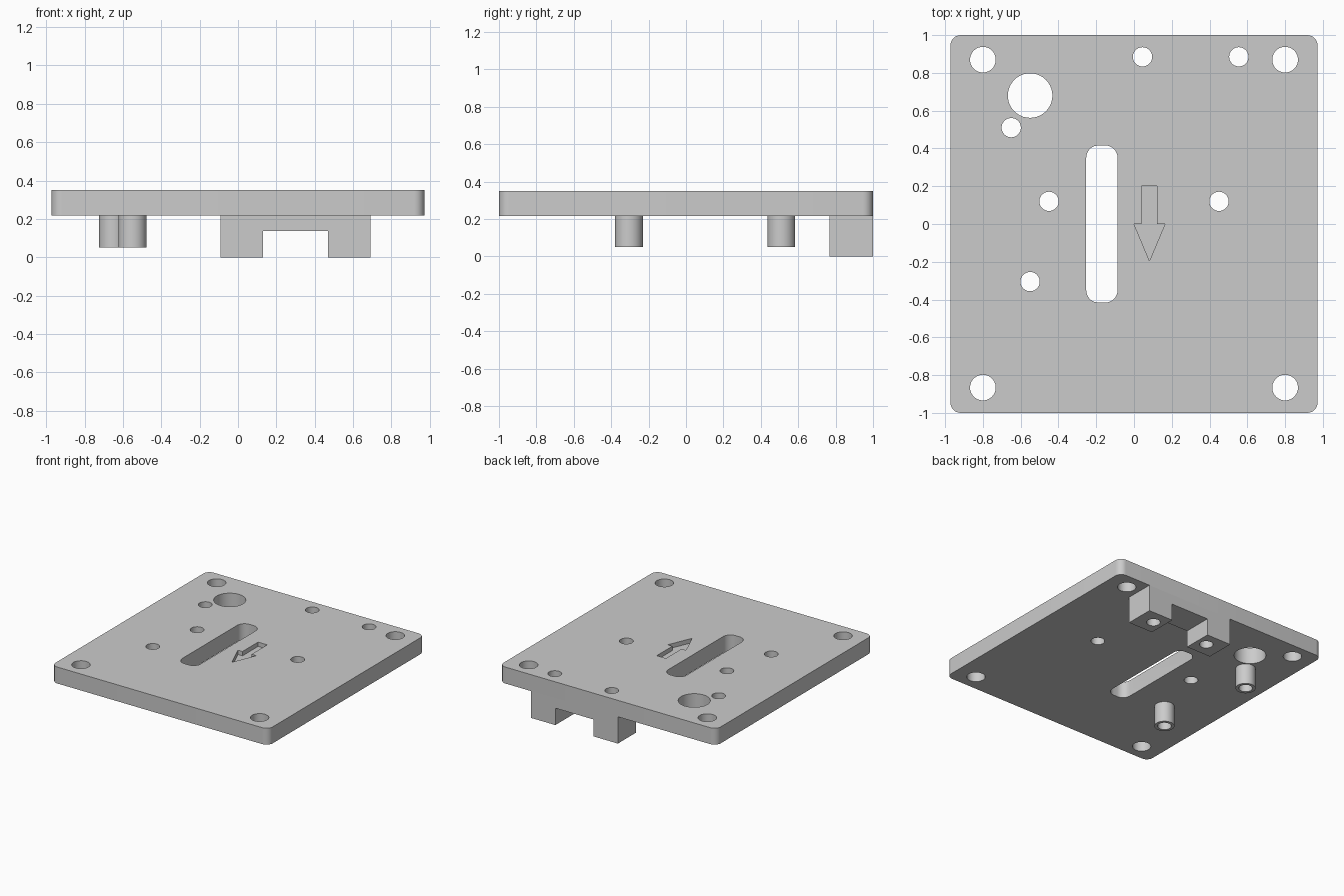
import bpy
import bmesh
from math import cos, sin, pi, radians
from mathutils import Matrix, Vector

if "Cube" in bpy.data.objects:
    bpy.data.objects.remove(bpy.data.objects["Cube"])

BOTTOM, TOP = 0.217, 0.35
grey = bpy.data.materials.new("light grey")
grey.use_nodes = True
grey.diffuse_color = (0.6, 0.6, 0.6, 1)
grey.node_tree.nodes["Principled BSDF"].inputs["Base Color"].default_value = (0.6, 0.6, 0.6, 1)


def circle(x, y, r, n=40):
    return [(x + r * cos(2 * pi * i / n), y + r * sin(2 * pi * i / n)) for i in range(n)]


def rounded_rect(x, y, half_x, half_y, r, steps=8):
    pts = []
    for q, (sx, sy) in enumerate([(1, 1), (-1, 1), (-1, -1), (1, -1)]):
        for i in range(steps + 1):
            a = (q + i / steps) * pi / 2
            pts.append((x + sx * (half_x - r) + r * cos(a), y + sy * (half_y - r) + r * sin(a)))
    return pts


def add_prism(bm, outline, low, high):
    base = bm.faces.new([bm.verts.new((x, y, low)) for x, y in outline])
    up = bmesh.ops.extrude_face_region(bm, geom=[base], use_keep_orig=True)
    moved = [v for v in up["geom"] if isinstance(v, bmesh.types.BMVert)]
    bmesh.ops.translate(bm, verts=moved, vec=Vector((0, 0, high - low)))


def make(name, prisms, turn=None):
    bm = bmesh.new()
    for outline, low, high in prisms:
        add_prism(bm, outline, low, high)
    if turn:
        bm.transform(turn)
    bmesh.ops.recalc_face_normals(bm, faces=bm.faces)
    mesh = bpy.data.meshes.new(name)
    bm.to_mesh(mesh)
    bm.free()
    mesh.materials.append(grey)
    obj = bpy.data.objects.new(name, mesh)
    bpy.context.collection.objects.link(obj)
    return obj


# Openings: corner holes, small screw holes, large hole, slot, recessed arrow
boss_spots = [(-0.65, 0.51), (-0.55, -0.305)]
screw_spots = boss_spots + [(0.045, 0.885), (0.555, 0.885), (-0.45, 0.12), (0.45, 0.12)]
outlines = [circle(x, y, 0.068) for x in (-0.8, 0.8) for y in (-0.866, 0.87)]
outlines += [circle(x, y, 0.051) for x, y in screw_spots]
outlines += [circle(-0.55, 0.68, 0.118), rounded_rect(-0.17, 0, 0.083, 0.416, 0.065)]
arrow = [(0.04, 0.2), (0.04, 0), (0, 0), (0.082, -0.195), (0.164, 0), (0.122, 0), (0.122, 0.2)]
cutter = make("opening_cutter", [(o, -0.1, 0.5) for o in outlines] + [(arrow, TOP - 0.035, 0.5)])
cutter.hide_render = True

# Plate
parts = [make("base_plate", [(rounded_rect(0, 0, 0.972, 1, 0.055), BOTTOM, TOP)])]

# Hollow bosses under the plate
for label, (x, y) in zip(("back_boss", "front_boss"), boss_spots):
    parts.append(make(label, [(circle(x, y, 0.074), 0.05, BOTTOM)]))

# Two-legged bracket, a profile in x and z run along the back edge
profile = [(-0.09, 0), (0.13, 0), (0.13, 0.137), (0.47, 0.137),
           (0.47, 0), (0.69, 0), (0.69, BOTTOM), (-0.09, BOTTOM)]
parts.append(make("bracket", [(profile, -1, -0.766)], Matrix.Rotation(radians(90), 4, "X")))

# Cut the openings, then shade
for part in parts:
    mod = part.modifiers.new("openings", "BOOLEAN")
    mod.operation = "DIFFERENCE"
    mod.solver = "EXACT"
    mod.object = cutter
bpy.context.view_layer.update()
graph = bpy.context.evaluated_depsgraph_get()
for part in parts:
    cut_mesh = bpy.data.meshes.new_from_object(part.evaluated_get(graph))
    part.modifiers.clear()
    part.data = cut_mesh
bpy.data.objects.remove(cutter)

bpy.ops.object.select_all(action="DESELECT")
for part in parts:
    part.select_set(True)
bpy.context.view_layer.objects.active = parts[0]
bpy.ops.object.shade_smooth_by_angle(angle=radians(30))
